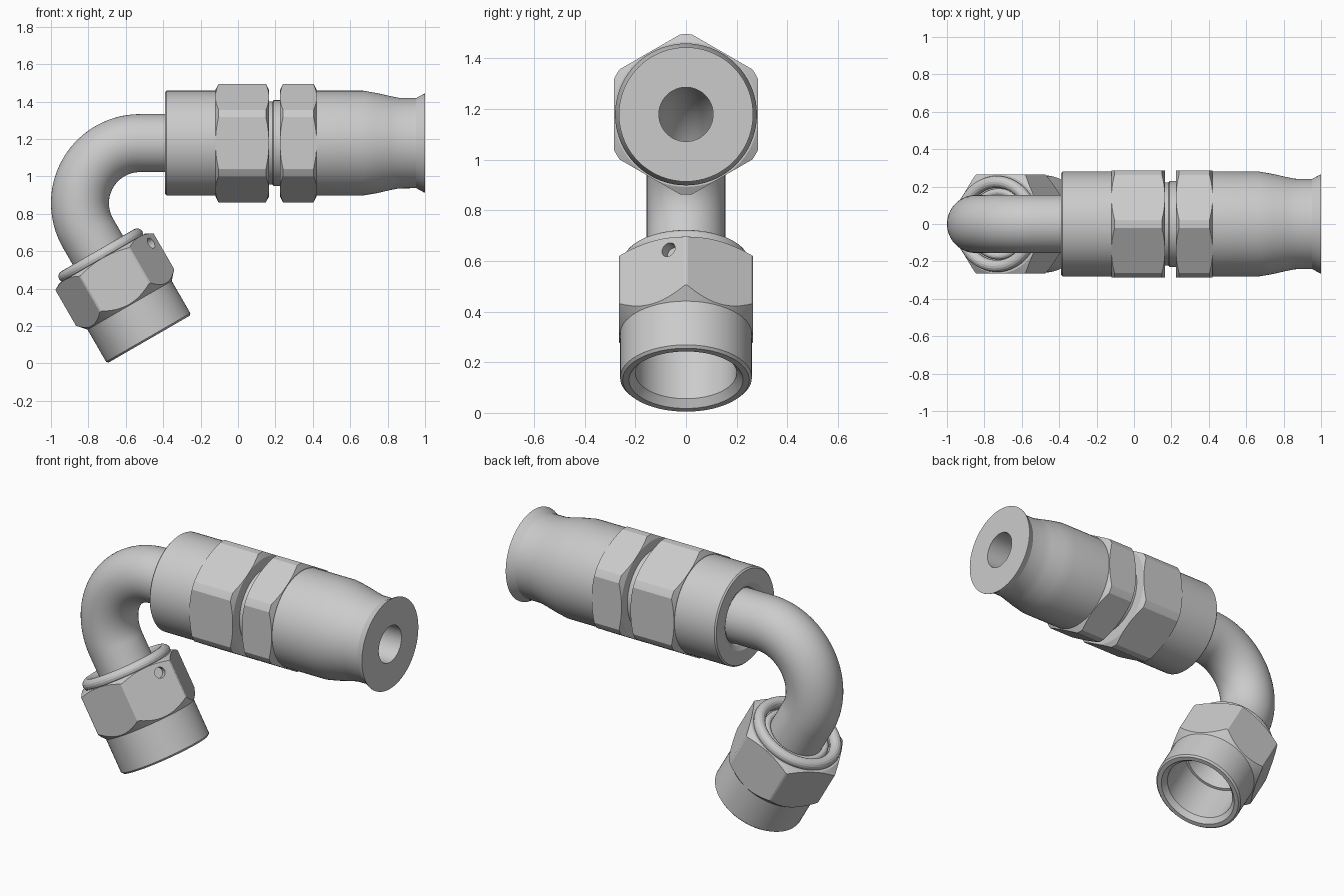
import bpy, bmesh, math
from mathutils import Matrix, Vector

if "Cube" in bpy.data.objects:
    bpy.data.objects.remove(bpy.data.objects["Cube"])

S3 = math.sqrt(3) / 2
ZC = 1.178                                   # height of the straight axis
NUT = Vector((-0.475, 0, 0.13))              # centre of the nut's open face


def frame(origin, zaxis, xaxis):
    z, x = Vector(zaxis), Vector(xaxis)
    m = Matrix((x, z.cross(x), z)).transposed().to_4x4()
    m.translation = origin
    return m


MAIN = frame((0, 0, ZC), (1, 0, 0), (0, 0, 1))
ANGLED = frame(NUT, (-0.5, 0, S3), (S3, 0, 0.5))


def finish(ob):
    bpy.ops.object.select_all(action='DESELECT')
    ob.select_set(True)
    bpy.context.view_layer.objects.active = ob
    bpy.ops.object.shade_smooth_by_angle(angle=math.radians(20))
    return ob


def loft(name, rings, matrix=Matrix()):
    """Skin a closed loop of rings into a solid."""
    bm = bmesh.new()
    rows = [[bm.verts.new(p) for p in ring] for ring in rings]
    n = len(rows[0])
    for a, b in zip(rows, rows[1:] + rows[:1]):
        for j in range(n):
            k = (j + 1) % n
            bm.faces.new((a[j], a[k], b[k], b[j]))
    bmesh.ops.remove_doubles(bm, verts=bm.verts, dist=1e-6)
    bmesh.ops.recalc_face_normals(bm, faces=bm.faces)
    bm.transform(matrix)
    me = bpy.data.meshes.new(name)
    bm.to_mesh(me)
    bm.free()
    ob = bpy.data.objects.new(name, me)
    bpy.context.collection.objects.link(ob)
    return ob


def lathe(name, profile, matrix, segs=72):
    """Revolve a closed (radius, along) profile."""
    ang = [2 * math.pi * j / segs for j in range(segs)]
    rings = [[(r * math.cos(t), r * math.sin(t), s) for t in ang] for r, s in profile]
    return finish(loft(name, rings, matrix))


def cut(ob, cutter, op):
    mod = ob.modifiers.new('cut', 'BOOLEAN')
    mod.operation, mod.object, mod.solver = op, cutter, 'EXACT'
    bpy.context.view_layer.objects.active = ob
    bpy.ops.object.modifier_apply(modifier='cut')
    bpy.data.objects.remove(cutter)
    finish(ob)


def hexed(name, profile, matrix, apothem):
    """Revolved ring trimmed by a hexagonal prism."""
    ob = lathe(name, profile, matrix)
    R = apothem / S3
    prism = lathe('prism', [(0.05, -1), (R, -1), (R, 1), (0.05, 1)], matrix, 6)
    cut(ob, prism, 'INTERSECT')
    return ob


# Straight body, neck and hose socket
B = 0.107
lathe('body_collar', [(0.157, -0.36), (0.165, -0.375), (0.19, -0.39), (0.272, -0.39), (0.28, -0.382),
                      (0.28, -0.10), (B, -0.10), (B, -0.36)], MAIN)
lathe('neck', [(B, -0.11), (0.222, -0.11), (0.222, 0.185), (0.23, 0.19), (0.23, 0.24), (B, 0.24)], MAIN)
lathe('hose_socket', [(B, 0.235), (0.28, 0.235), (0.28, 0.67), (0.268, 0.74), (0.25, 0.82), (0.242, 0.86),
                      (0.241, 0.953), (0.265, 0.997), (0.265, 1.0), (B, 1.0)], MAIN)

# Two wrench hexagons
for name, a, b in (('body_hex', -0.12, 0.165), ('socket_hex', 0.225, 0.42)):
    hexed(name, [(0.2, a), (0.286, a), (0.317, a + 0.016), (0.317, b - 0.016), (0.286, b), (0.2, b)],
          MAIN, 0.285)

# Bent tube: straight, 120 degree bend, straight into the nut
R, cx = 0.321, -0.524
path = [((-0.3, 0, ZC), 90)]
path += [((cx + R * math.cos(math.radians(d)), 0, ZC - R + R * math.sin(math.radians(d))), d)
         for d in range(90, 211, 4)]
path += [(ANGLED @ Vector((0, 0, 0.40)), 210)]


def tube_ring(p, deg, r):
    out = Vector((math.cos(math.radians(deg)), 0, math.sin(math.radians(deg))))
    return [Vector(p) + r * (out * math.cos(t) + Vector((0, 1, 0)) * math.sin(t))
            for t in (2 * math.pi * j / 64 for j in range(64))]


finish(loft('bent_tube', [tube_ring(p, d, 0.155) for p, d in path] +
            [tube_ring(p, d, B) for p, d in reversed(path)]))

# Swivel nut: threaded barrel, hexagon with wire hole, sealing seat, retaining rings
lathe('nut_barrel', [(0.225, 0), (0.25, 0), (0.26, 0.01), (0.26, 0.3), (0.2, 0.3), (0.2, 0.03)], ANGLED)
nut = hexed('nut_hex', [(0.2, 0.209), (0.26, 0.209), (0.303, 0.257), (0.303, 0.478), (0.265, 0.5),
                        (0.2, 0.5)], ANGLED, 0.265)
spot = ANGLED @ Vector((0.268, -0.07, 0.44))
drill = lathe('drill', [(0, -0.045), (0.03, -0.045), (0.03, 0.1), (0, 0.1)],
              frame(spot, ANGLED.to_3x3() @ Vector((S3, -0.5, 0)), (-0.5, 0, S3)), 32)
cut(nut, drill, 'DIFFERENCE')
lathe('tube_seat', [(0.2, 0.29), (0.205, 0.49), (0.15, 0.49), (B, 0.40), (0.185, 0.29)], ANGLED)


def ring(name, major, minor, s):
    lathe(name, [(major + minor * math.cos(math.pi * k / 8), s + minor * math.sin(math.pi * k / 8))
                 for k in range(16)], ANGLED)


ring('retaining_ring', 0.225, 0.032, 0.517)
ring('inner_ring', 0.17, 0.02, 0.495)
